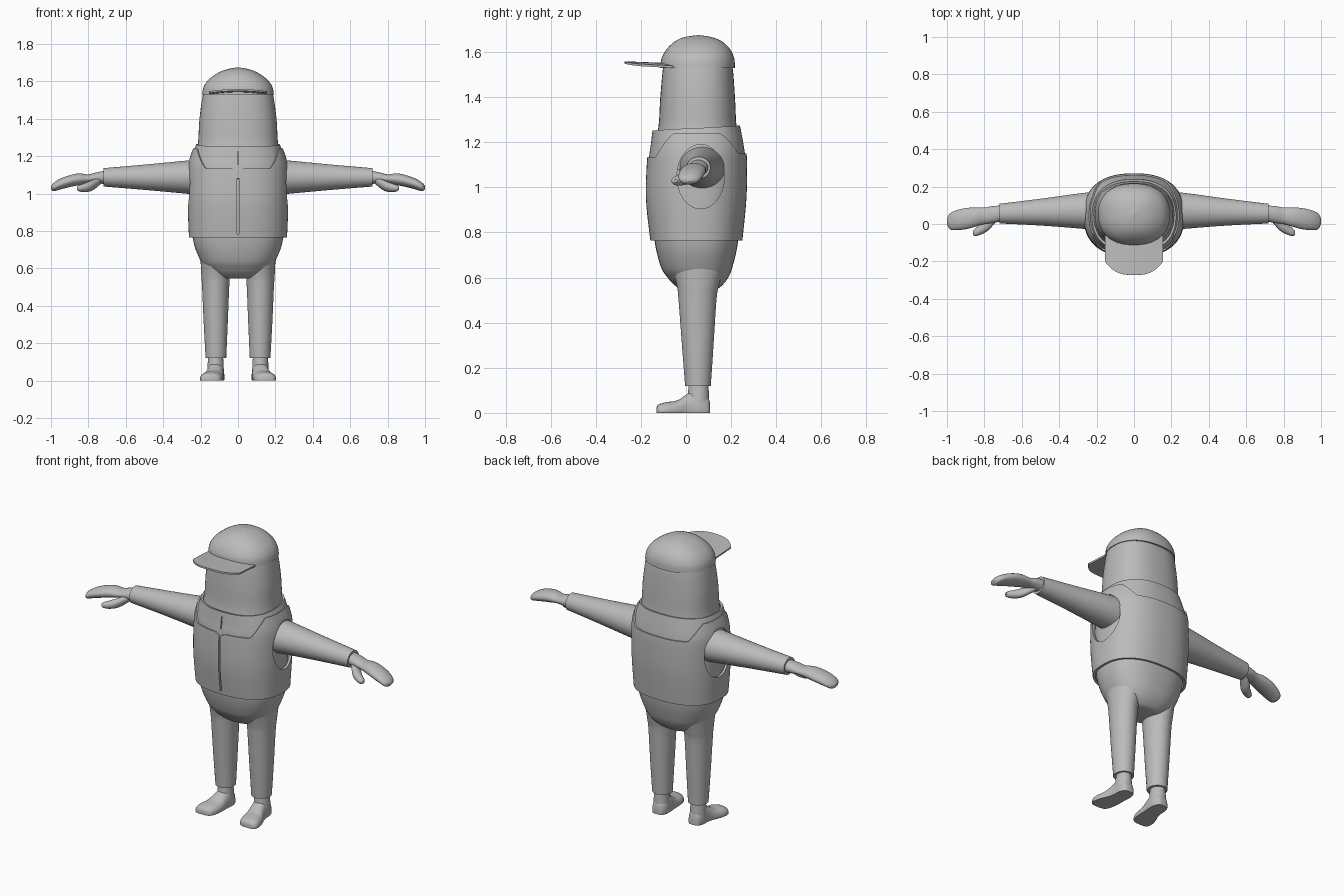
import bpy, bmesh, math

if "Cube" in bpy.data.objects:
    bpy.data.objects.remove(bpy.data.objects["Cube"])

mat = bpy.data.materials.new("plain_grey")
mat.diffuse_color = (0.5, 0.5, 0.5, 1)
mat.use_nodes = True
mat.node_tree.nodes["Principled BSDF"].inputs["Base Color"].default_value = mat.diffuse_color


def finish(name, bm, angle=40):
    bmesh.ops.recalc_face_normals(bm, faces=bm.faces)
    me = bpy.data.meshes.new(name)
    bm.to_mesh(me)
    bm.free()
    me.materials.append(mat)
    ob = bpy.data.objects.new(name, me)
    bpy.context.collection.objects.link(ob)
    smooth(ob, angle)
    return ob


def smooth(ob, angle=40):
    bpy.ops.object.select_all(action='DESELECT')
    ob.select_set(True)
    bpy.context.view_layer.objects.active = ob
    bpy.ops.object.shade_smooth_by_angle(angle=math.radians(angle))


def spline(rows, steps=5):
    """Smoothly interpolate a list of sections."""
    out = []
    for i in range(len(rows) - 1):
        p0, p1, p2 = rows[max(i - 1, 0)], rows[i], rows[i + 1]
        p3 = rows[min(i + 2, len(rows) - 1)]
        for k in range(steps):
            t = k / steps
            out.append([0.5 * (2 * b + (c - a) * t + (2 * a - 5 * b + 4 * c - d) * t * t
                               + (3 * b - a - 3 * c + d) * t ** 3)
                        for a, b, c, d in zip(p0, p1, p2, p3)])
    return out + [list(rows[-1])]


def oval(ang, u0, u1, v0, v1, n):
    c, s = math.cos(ang), math.sin(ang)
    u = math.copysign(abs(c) ** (2 / n), c)
    v = math.copysign(abs(s) ** (2 / n), s)
    return (u0 + u1) / 2 + u * (u1 - u0) / 2, (v0 + v1) / 2 + v * (v1 - v0) / 2


def skin(name, rings, cap=True, angle=40):
    bm = bmesh.new()
    vs = [[bm.verts.new(p) for p in r] for r in rings]
    n = len(vs[0])
    for a, b in zip(vs, vs[1:]):
        for i in range(n):
            bm.faces.new((a[i], a[(i + 1) % n], b[(i + 1) % n], b[i]))
    if cap:
        bm.faces.new(vs[0])
        bm.faces.new(vs[-1])
    return finish(name, bm, angle)


def tube(name, axis, rows, n=2.0, side=1, seg=40, steps=5, floor=-9, cap=True):
    """Loft of ovals along an axis; row = position, u0, u1, v0, v1."""
    rings = []
    for w, u0, u1, v0, v1 in spline(rows, steps):
        ring = []
        for i in range(seg):
            u, v = oval(2 * math.pi * i / seg, u0, u1, v0, v1, n)
            x, y, z = {'x': (w, u, v), 'y': (u, w, v), 'z': (u, v, w)}[axis]
            ring.append((x * side, y, max(z, floor)))
        rings.append(ring)
    return skin(name, rings, cap)


def upright(rows):
    """Rows of z, half width, front y, back y."""
    return [(z, -a, a, f, b) for z, a, f, b in rows]


def modify(ob, kind, **props):
    m = ob.modifiers.new(kind.lower(), kind)
    for k, v in props.items():
        setattr(m, k, v)
    bpy.context.view_layer.objects.active = ob
    bpy.ops.object.modifier_apply(modifier=m.name)


def cut(ob, cutter):
    modify(ob, 'BOOLEAN', operation='DIFFERENCE', solver='EXACT', object=cutter)
    bpy.data.objects.remove(cutter)


def box(x, y0, y1, z0, z1):
    return tube("cutter", 'z', [(z0, -x, x, y0, y1), (z1, -x, x, y0, y1)],
                n=30, seg=36, steps=1)


# Torso and head in one capsule
tube("torso_and_head", 'z', upright([
    (0.545, 0.06, 0.01, 0.11), (0.55, 0.10, -0.025, 0.14), (0.57, 0.14, -0.055, 0.165),
    (0.60, 0.172, -0.082, 0.187), (0.65, 0.205, -0.112, 0.207), (0.77, 0.243, -0.14, 0.232),
    (1.0, 0.248, -0.155, 0.248), (1.15, 0.235, -0.145, 0.242), (1.27, 0.214, -0.122, 0.224),
    (1.4, 0.206, -0.114, 0.217), (1.54, 0.185, -0.10, 0.205), (1.58, 0.16, -0.08, 0.18)]),
    n=2.4, seg=64)

# Vest profile shared by the outer panels and the yoke
VEST = spline([(0.765, 0.262, -0.158, 0.25), (0.9, 0.268, -0.174, 0.264),
               (1.0, 0.27, -0.178, 0.27), (1.13, 0.268, -0.172, 0.27),
               (1.19, 0.258, -0.164, 0.263), (1.275, 0.227, -0.154, 0.247)], 6)


def vest_point(ang, z, inset):
    for p, q in zip(VEST, VEST[1:]):
        if z <= q[0]:
            break
    t = (z - p[0]) / (q[0] - p[0])
    a, f, b = (p[k] + (q[k] - p[k]) * t for k in (1, 2, 3))
    x, y = oval(ang, inset - a, a - inset, f + inset, b - inset, 2.4)
    return x, y, z


def shell(name, low, high, inset, thick, seg=160, rows=24):
    rings = [[vest_point(2 * math.pi * i / seg,
                         low + (high(2 * math.pi * i / seg) - low) * k / rows, inset)
              for i in range(seg)] for k in range(rows + 1)]
    ob = skin(name, rings, cap=False)
    modify(ob, 'SOLIDIFY', thickness=thick, offset=-1)
    return ob


def panel_top(ang):
    c, s = abs(math.cos(ang)), math.sin(ang)
    t = min(max((c - 0.6) / 0.3, 0), 1)
    z = (1.135 if s < 0 else 1.15) * (1 - t) + 1.24 * t
    return z - (0.02 * max(0, 1 - c / 0.1) ** 2 if s < 0 else 0)


# Vest panels with arm holes and a front opening
vest = shell("vest_panels", 0.765, panel_top, 0, 0.014)
for s in (1, -1):
    cut(vest, tube("cutter", 'x', [(0.18, -0.04, 0.17, 0.905, 1.19),
                                   (0.4, -0.04, 0.17, 0.905, 1.19)], side=s, steps=1))
cut(vest, box(0.005, -0.3, -0.1, 0.785, 1.3))
smooth(vest, 35)

# Yoke with raised collar and short neck slit
yoke = shell("vest_yoke", 1.08, lambda a: 1.263 + 0.011 * math.sin(a), 0.008, 0.013)
cut(yoke, box(0.003, -0.3, -0.1, 1.155, 1.225))
smooth(yoke, 35)

# Cap crown
tube("cap_crown", 'z', upright([
    (1.53, 0.192, -0.113, 0.217), (1.57, 0.184, -0.109, 0.214), (1.61, 0.157, -0.088, 0.197),
    (1.645, 0.108, -0.052, 0.163), (1.665, 0.058, -0.01, 0.118), (1.675, 0.004, 0.05, 0.06)]),
    n=2.3, seg=64)

# Cap visor
bm = bmesh.new()
grid = []
for i in range(33):
    u = i / 16 - 1
    front = -0.272 + 0.07 * abs(u) ** 3
    grid.append([bm.verts.new((0.155 * u, front + (-0.03 - front) * k / 8,
                               1.559 - 0.01 * k / 8 - 0.012 * u * u)) for k in range(9)])
for a, b in zip(grid, grid[1:]):
    for k in range(8):
        bm.faces.new((a[k], b[k], b[k + 1], a[k + 1]))
visor = finish("cap_visor", bm)
modify(visor, 'SOLIDIFY', thickness=0.01, offset=-1)
smooth(visor, 40)

# Limbs on both sides
for s, tag in ((1, "left"), (-1, "right")):
    tube(tag + "_sleeve", 'x', [(0.18, -0.035, 0.175, 0.99, 1.185),
                                (0.28, -0.025, 0.165, 1.0, 1.176),
                                (0.5, -0.008, 0.135, 1.02, 1.155),
                                (0.72, 0.003, 0.108, 1.038, 1.136)], side=s)
    tube(tag + "_hand", 'x', [
        (0.70, 0.015, 0.1, 1.05, 1.125), (0.76, 0.005, 0.095, 1.055, 1.113),
        (0.80, 0.0, 0.088, 1.055, 1.103), (0.85, -0.015, 0.088, 1.045, 1.108),
        (0.90, -0.028, 0.085, 1.035, 1.098), (0.95, -0.033, 0.073, 1.022, 1.08),
        (0.985, -0.028, 0.056, 1.013, 1.058), (1.0, 0.0, 0.03, 1.025, 1.042)], side=s)
    tube(tag + "_thumb", 'x', [
        (0.735, 0.015, 0.07, 1.05, 1.09), (0.78, -0.035, 0.04, 1.016, 1.072),
        (0.82, -0.057, 0.0, 1.008, 1.056), (0.85, -0.065, -0.025, 1.012, 1.045),
        (0.862, -0.055, -0.038, 1.022, 1.035)], side=s, seg=28)
    tube(tag + "_leg", 'z', [(0.64, 0.035, 0.2, -0.06, 0.165), (0.56, 0.043, 0.196, -0.04, 0.145),
                             (0.5, 0.047, 0.192, -0.033, 0.135), (0.3, 0.055, 0.183, -0.018, 0.122),
                             (0.12, 0.063, 0.173, -0.004, 0.11)], side=s)
    tube(tag + "_ankle", 'z', [(0.03, 0.074, 0.166, 0.002, 0.104),
                               (0.08, 0.077, 0.163, 0.008, 0.102),
                               (0.14, 0.08, 0.158, 0.014, 0.098)], side=s)
    foot = [(-0.131, 0.13, 0.17, 0.022), (-0.122, 0.1, 0.195, 0.037), (-0.09, 0.083, 0.203, 0.047),
            (-0.04, 0.077, 0.19, 0.055), (0.0, 0.076, 0.173, 0.08), (0.03, 0.074, 0.167, 0.098),
            (0.07, 0.074, 0.164, 0.095), (0.098, 0.086, 0.153, 0.07), (0.107, 0.1, 0.14, 0.04)]
    tube(tag + "_foot", 'y', [(y, a, b, -0.6 * t, t) for y, a, b, t in foot],
         n=2.3, side=s, floor=0)
